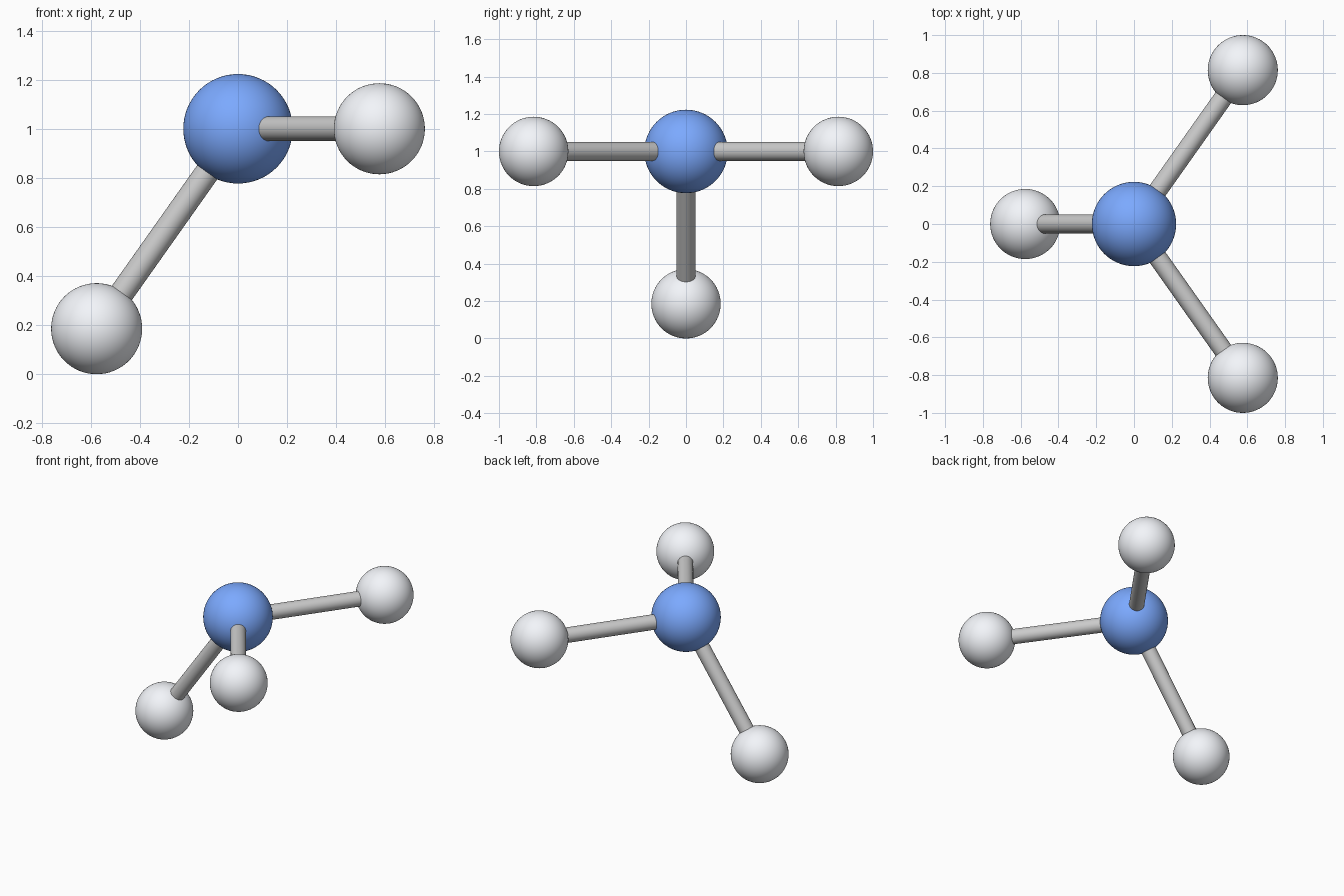
import bpy
from math import sqrt
from mathutils import Vector

if "Cube" in bpy.data.objects:
    bpy.data.objects.remove(bpy.data.objects["Cube"])

BOND = 0.9975          # centre-to-centre bond length
CENTRE = Vector((0, 0, 1.0))


def material(name, colour):
    m = bpy.data.materials.new(name)
    m.diffuse_color = (*colour, 1)
    m.use_nodes = True
    m.node_tree.nodes["Principled BSDF"].inputs["Base Color"].default_value = m.diffuse_color
    return m


def ball(name, loc, radius, mat):
    bpy.ops.mesh.primitive_uv_sphere_add(segments=64, ring_count=32, radius=radius, location=loc)
    ob = bpy.context.object
    ob.name = name
    ob.data.materials.append(mat)
    bpy.ops.object.shade_smooth()


def rod(name, a, b, radius):
    d = b - a
    bpy.ops.mesh.primitive_cylinder_add(vertices=32, radius=radius, depth=d.length, location=(a + b) / 2)
    ob = bpy.context.object
    ob.name = name
    ob.rotation_euler = d.to_track_quat('Z', 'Y').to_euler()
    bpy.ops.object.shade_smooth_by_angle()


blue = material("blue", (0.2, 0.4, 1.0))
white = material("pale_grey", (0.9, 0.92, 0.96))

# Central atom
ball("central_atom", CENTRE, 0.223, blue)

# Three outer atoms along tetrahedral directions, each joined by a bond
p, q = sqrt(1 / 3), sqrt(2 / 3)
directions = {"back": (p, q, 0), "front": (p, -q, 0), "lower": (-p, 0, -q)}
for side, d in directions.items():
    end = CENTRE + Vector(d) * BOND
    ball(side + "_atom", end, 0.1855, white)
    rod(side + "_bond", CENTRE, end, 0.05)
